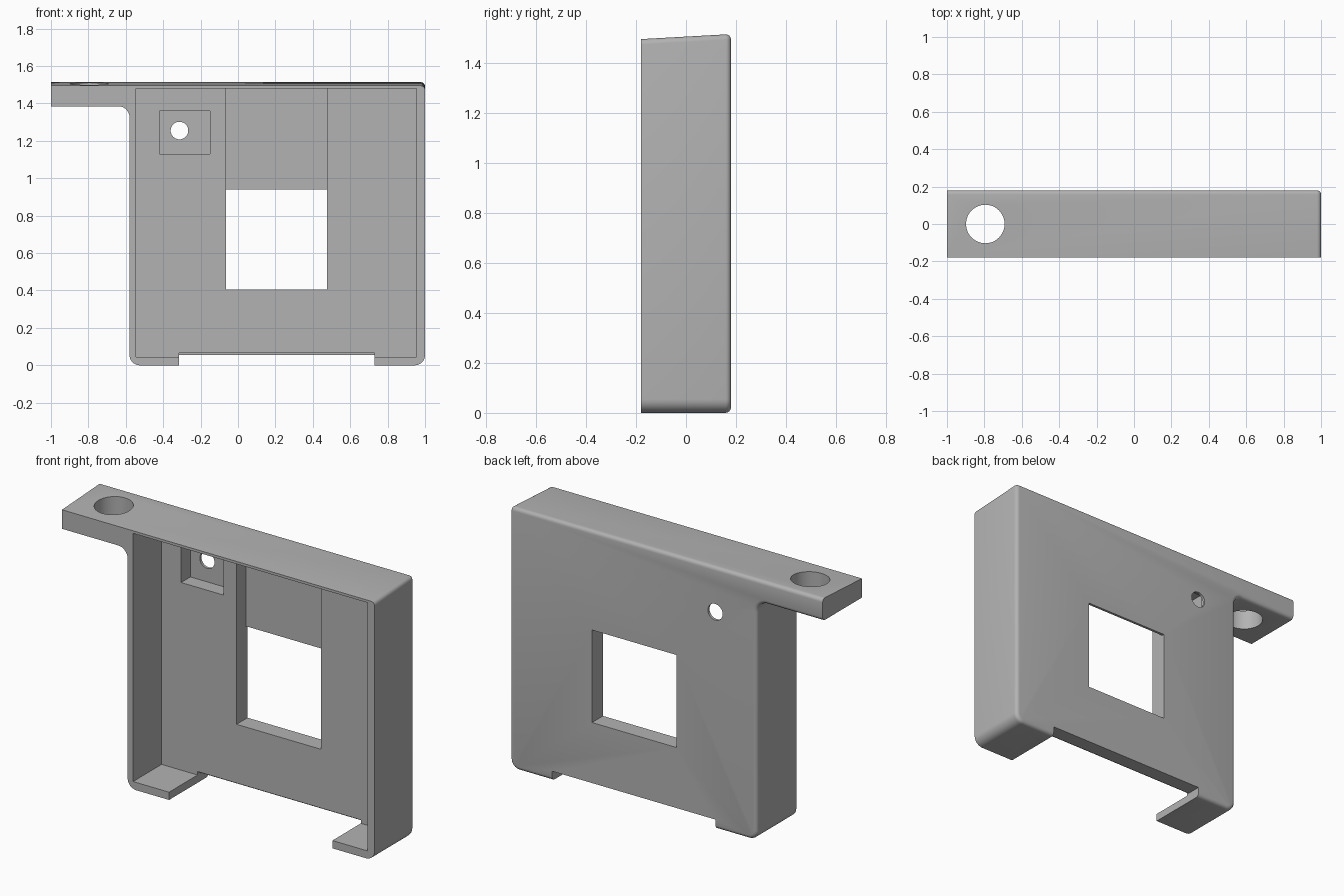
import bpy, bmesh, math
from math import cos, sin, radians
from mathutils import Matrix

cube = bpy.data.objects.get("Cube")
if cube:
    bpy.data.objects.remove(cube, do_unlink=True)

FRONT, BACK, INNER, THIN = -0.18, 0.18, 0.08, 0.165

grey = bpy.data.materials.new("matte grey")
grey.use_nodes = True
tone = (0.45, 0.45, 0.45, 1)
grey.diffuse_color = tone
grey.node_tree.nodes["Principled BSDF"].inputs["Base Color"].default_value = tone


def add_object(name, bm):
    bmesh.ops.recalc_face_normals(bm, faces=bm.faces)
    mesh = bpy.data.meshes.new(name)
    bm.to_mesh(mesh)
    bm.free()
    mesh.materials.append(grey)
    obj = bpy.data.objects.new(name, mesh)
    bpy.context.collection.objects.link(obj)
    return obj


def arc(cx, cz, r, start, end, steps=8):
    angles = [radians(start + (end - start) * i / steps) for i in range(steps + 1)]
    return [(cx + r * cos(a), cz + r * sin(a)) for a in angles]


def box(name, x0, x1, y0, y1, z0, z1):
    bm = bmesh.new()
    bmesh.ops.create_cube(bm, size=1)
    for v in bm.verts:
        v.co = (x0 if v.co.x < 0 else x1, y0 if v.co.y < 0 else y1, z0 if v.co.z < 0 else z1)
    return add_object(name, bm)


def cylinder(name, centre, r, depth, tilt):
    bm = bmesh.new()
    matrix = Matrix.Translation(centre) @ Matrix.Rotation(radians(tilt), 4, "X")
    bmesh.ops.create_cone(bm, cap_ends=True, segments=48, radius1=r, radius2=r,
                          depth=depth, matrix=matrix)
    return add_object(name, bm)


# Outer shell: side profile with the mounting tab, extruded front to back
LOW, TOP, TAB, LEFT = 0.055, 1.495, 1.385, -0.58
profile = [(-1, TOP), (-1, TAB)]
profile += arc(LEFT - 0.06, TAB - 0.06, 0.06, 90, 0)
profile += arc(LEFT + LOW, LOW, LOW, 180, 270)
profile += arc(1 - LOW, LOW, LOW, 270, 360)
profile += [(1, TOP)]
bm = bmesh.new()
face = bm.faces.new([bm.verts.new((x, FRONT, z)) for x, z in profile])
moved = bmesh.ops.extrude_face_region(bm, geom=[face])["geom"]
for v in [g for g in moved if isinstance(g, bmesh.types.BMVert)]:
    v.co.y = BACK
    if v.co.z > TOP - 0.01:
        v.co.z += 0.02  # sloping top


# Round the back rim (not the tab end) and the upper corner
def rounded(edge):
    a, b = (v.co for v in edge.verts)
    on_back = min(a.y, b.y) > BACK - 0.01 and max(a.x, b.x) > -0.99
    upper_corner = min(a.x, b.x) > 0.99 and min(a.z, b.z) > 1.4
    return on_back or upper_corner


bmesh.ops.bevel(bm, geom=[e for e in bm.edges if rounded(e)], offset=0.022,
                segments=4, profile=0.5, affect="EDGES", clamp_overlap=True)
housing = add_object("housing", bm)

# Openings and recesses
notch = box("bottom_notch_cutter", -0.315, 0.73, FRONT - 0.1, BACK + 0.1, -0.1, 0.055)
notch_lip = box("notch_lip_cutter", -0.315, 0.73, INNER - 0.1, INNER + 0.015, -0.1, 0.065)
cutters = [
    box("cavity_cutter", -0.545, 0.955, FRONT - 0.1, INNER, 0.045, 1.48),
    box("window_cutter", -0.065, 0.475, FRONT - 0.1, BACK + 0.1, 0.405, 0.94),
    box("slot_cutter", -0.065, 0.475, FRONT + 0.1, THIN, 0.6, 1.48),
    box("pocket_cutter", -0.42, -0.15, FRONT + 0.1, THIN, 1.13, 1.36),
    cylinder("small_hole_cutter", (-0.313, 0.15, 1.255), 0.047, 0.4, 90),
    cylinder("tab_hole_cutter", (-0.795, 0, 1.45), 0.103, 0.4, 0),
    notch, notch_lip,
]
bpy.context.view_layer.objects.active = housing
for cutter in cutters:
    cutter.hide_render = True
    mod = housing.modifiers.new(cutter.name, "BOOLEAN")
    mod.operation = "DIFFERENCE"
    mod.solver = "EXACT"
    mod.object = cutter
    bpy.ops.object.modifier_apply(modifier=mod.name)
for cutter in cutters:
    bpy.data.objects.remove(cutter, do_unlink=True)

bpy.ops.object.select_all(action="DESELECT")
housing.select_set(True)
bpy.ops.object.shade_smooth_by_angle(angle=radians(30))
